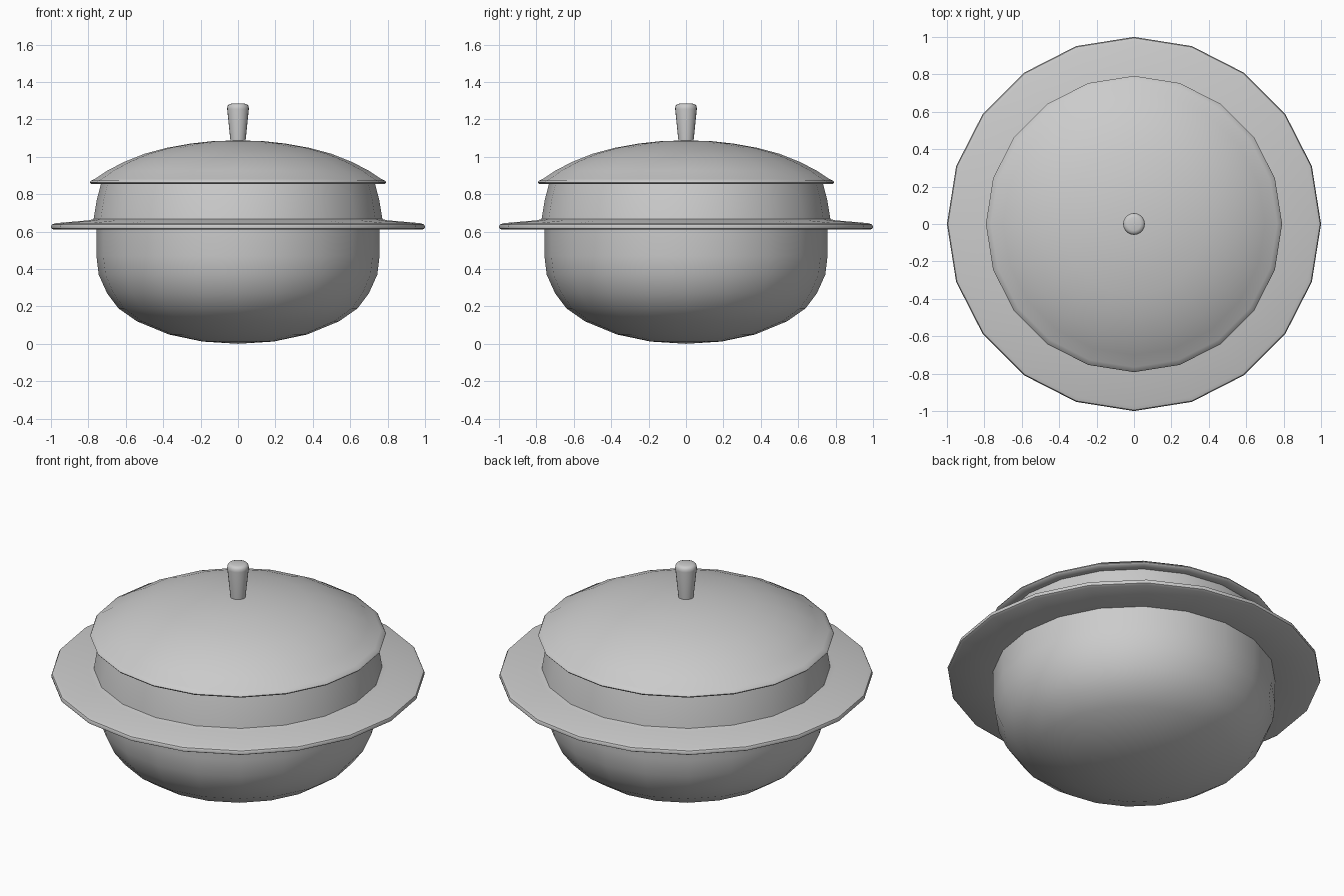
import bpy, bmesh
from math import cos, sin, pi, radians

if "Cube" in bpy.data.objects:
    bpy.data.objects.remove(bpy.data.objects["Cube"])


def lathe(name, profile, sides, angle=40):
    """Revolve (radius, z) points around z; radius 0 makes a single pole vertex."""
    bm = bmesh.new()
    rings = []
    for r, z in profile:
        if r == 0:
            rings.append([bm.verts.new((0, 0, z))] * sides)
        else:
            rings.append([bm.verts.new((r * cos(2 * pi * i / sides),
                                        r * sin(2 * pi * i / sides), z))
                          for i in range(sides)])
    for a, b in zip(rings, rings[1:]):
        for i in range(sides):
            j = (i + 1) % sides
            bm.faces.new(list(dict.fromkeys((a[i], a[j], b[j], b[i]))))
    bmesh.ops.recalc_face_normals(bm, faces=bm.faces)
    mesh = bpy.data.meshes.new(name)
    bm.to_mesh(mesh)
    bm.free()
    obj = bpy.data.objects.new(name, mesh)
    bpy.context.collection.objects.link(obj)
    bpy.ops.object.select_all(action='DESELECT')
    obj.select_set(True)
    bpy.context.view_layer.objects.active = obj
    bpy.ops.object.shade_smooth_by_angle(angle=radians(angle))
    return obj


# Round-bottomed hollow bowl with the wide flange around its waist
lathe("pot_body", [
    (0, 0), (0.19, 0.012), (0.37, 0.05), (0.54, 0.12), (0.64, 0.19),
    (0.70, 0.27), (0.745, 0.37), (0.757, 0.47), (0.757, 0.61),
    (0.985, 0.61), (0.998, 0.617), (1.0, 0.628), (0.995, 0.638),
    (0.975, 0.645), (0.80, 0.66), (0.772, 0.667),
    (0.755, 0.77), (0.73, 0.865),
    (0.69, 0.865), (0.70, 0.60), (0.69, 0.40), (0.60, 0.22),
    (0.36, 0.10), (0, 0.06)], 20)

# Domed lid with a rolled edge and a thin shell
lathe("lid", [
    (0, 1.088), (0.14, 1.083), (0.25, 1.071), (0.38, 1.048), (0.50, 1.016),
    (0.61, 0.972), (0.70, 0.925), (0.765, 0.882), (0.787, 0.872),
    (0.792, 0.863), (0.785, 0.855), (0.72, 0.855), (0.69, 0.875),
    (0.60, 0.94), (0.38, 1.015), (0, 1.055)], 20, 50)

# Flared knob with a rounded top
lathe("lid_knob", [
    (0, 1.07), (0.04, 1.07), (0.041, 1.09), (0.058, 1.255), (0.057, 1.27),
    (0.049, 1.28), (0.035, 1.284), (0, 1.285)], 20, 50)
